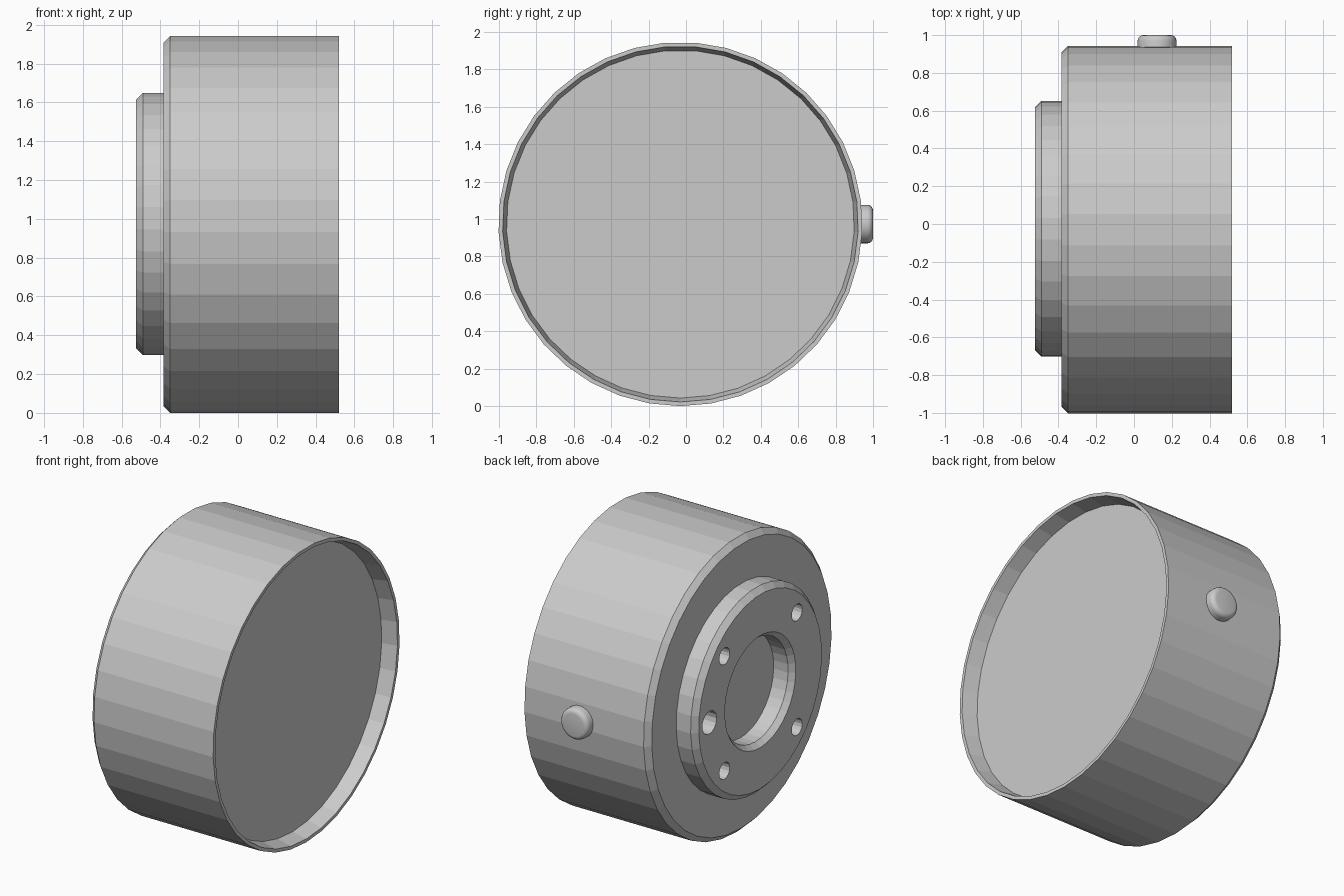
import bpy, bmesh
from math import sin, cos, pi, radians

if "Cube" in bpy.data.objects:
    bpy.data.objects.remove(bpy.data.objects["Cube"])

CY, CZ = -0.03, 0.973   # centre line of the drum, parallel to x


def add_object(name, bm):
    bmesh.ops.recalc_face_normals(bm, faces=bm.faces)
    mesh = bpy.data.meshes.new(name)
    bm.to_mesh(mesh)
    bm.free()
    ob = bpy.data.objects.new(name, mesh)
    bpy.context.collection.objects.link(ob)
    return ob


def lathe(bm, profile, sides, place, closed=False):
    """Turn (height, radius) points; place(height, a, b) gives the position."""
    rings = []
    for h, r in profile:
        rings.append([bm.verts.new(place(h, r * sin(2 * pi * i / sides),
                                         -r * cos(2 * pi * i / sides)))
                      for i in range(sides)])
    pairs = list(zip(rings, rings[1:]))
    if closed:
        pairs.append((rings[-1], rings[0]))
    else:
        bm.faces.new(rings[0])
        bm.faces.new(rings[-1])
    for p, q in pairs:
        for i in range(sides):
            j = (i + 1) % sides
            bm.faces.new((p[i], p[j], q[j], q[i]))


def along_x(dy=0, dz=0):
    return lambda h, a, b: (h, CY + dy + a, CZ + dz + b)


# Drum body: chamfered back edge, shallow tapered recess at the open end
bm = bmesh.new()
lathe(bm, [(-0.385, 0.938), (-0.35, 0.973), (0.52, 0.973),
           (0.52, 0.951), (0.42, 0.93)], 37, along_x())
add_object("drum_body", bm)

# Mounting ring with chamfered outer and inner edges
bm = bmesh.new()
lathe(bm, [(-0.384, 0.677), (-0.49, 0.677), (-0.525, 0.642),
           (-0.525, 0.37), (-0.49, 0.34), (-0.384, 0.34)],
      37, along_x(0.005, 0.002), closed=True)
ring = add_object("mounting_ring", bm)

# Four screw holes and one larger locating hole
bm = bmesh.new()
for angle, radius in [(45, 0.055), (135, 0.055), (225, 0.055), (315, 0.055), (0, 0.075)]:
    a = radians(angle)
    lathe(bm, [(-0.6, radius), (-0.3, radius)], 16,
          along_x(0.535 * cos(a), 0.535 * sin(a)))
cutter = add_object("hole_cutter", bm)
cutter.hide_render = True
mod = ring.modifiers.new("holes", 'BOOLEAN')
mod.operation = 'DIFFERENCE'
mod.solver = 'EXACT'
mod.object = cutter
bpy.context.view_layer.objects.active = ring
bpy.ops.object.modifier_apply(modifier=mod.name)
bpy.data.objects.remove(cutter)

# Round side button with a softened rim
rim = [(0.97 + 0.03 * sin(t * pi / 8), 0.073 + 0.03 * cos(t * pi / 8)) for t in range(5)]
bm = bmesh.new()
lathe(bm, [(0.92, 0.103)] + rim, 32, lambda h, a, b: (0.122 + a, h, CZ + b))
button = add_object("side_button", bm)
bpy.ops.object.select_all(action='DESELECT')
button.select_set(True)
bpy.context.view_layer.objects.active = button
bpy.ops.object.shade_smooth_by_angle(angle=radians(30))
